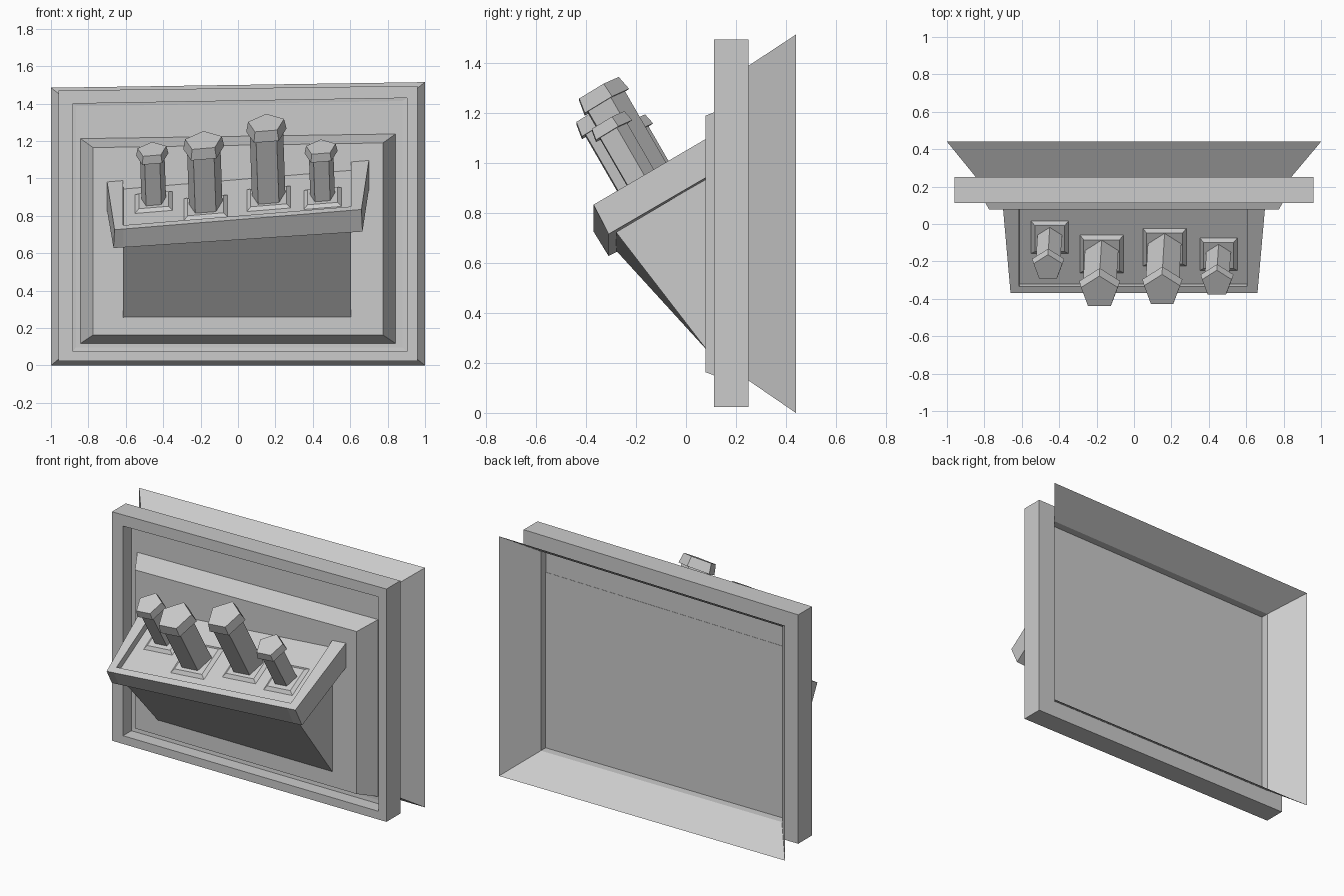
import bpy, bmesh
from math import cos, sin, pi, radians
from mathutils import Vector

if "Cube" in bpy.data.objects:
    bpy.data.objects.remove(bpy.data.objects["Cube"])

SKEW = 0.082                                   # console leans: right side sits higher
UP_SLOPE = Vector((0, cos(radians(30)), 0.5))  # direction up the console slope
NORMAL = Vector((0, -0.5, cos(radians(30))))   # direction the levers point
ACROSS = Vector((1, 0, SKEW))


def loft(name, sections, caps=True, closed=False):
    """Skin a list of point loops into one object."""
    bm = bmesh.new()
    rings = [[bm.verts.new(p) for p in s] for s in sections]
    pairs = list(zip(rings, rings[1:]))
    if closed:
        pairs.append((rings[-1], rings[0]))
    for a, b in pairs:
        n = len(a)
        for i in range(n):
            j = (i + 1) % n
            bm.faces.new((a[i], a[j], b[j], b[i]))
    if caps and not closed:
        bm.faces.new(rings[0])
        if len(rings) > 1:
            bm.faces.new(rings[-1])
    bmesh.ops.remove_doubles(bm, verts=bm.verts, dist=0.0001)
    bmesh.ops.recalc_face_normals(bm, faces=bm.faces)
    mesh = bpy.data.meshes.new(name)
    bm.to_mesh(mesh)
    bm.free()
    ob = bpy.data.objects.new(name, mesh)
    bpy.context.collection.objects.link(ob)
    return ob


def rect(y, x0, x1, z0, z_left, z_right):
    return [(x0, y, z0), (x1, y, z0), (x1, y, z_right), (x0, y, z_left)]


def ngon(center, radius, n, phase=pi / 2):
    return [center + radius * (cos(phase + 2 * pi * i / n) * ACROSS
                               + sin(phase + 2 * pi * i / n) * UP_SLOPE) for i in range(n)]


# Open flared hood at the back
flare_inner = rect(0.25, -0.845, 0.84, 0.13, 1.365, 1.39)
loft("rear_flare", [flare_inner, rect(0.44, -1, 1, 0, 1.485, 1.515)], caps=False)

# Square frame with a recess
hole = (-0.882, 0.904, 0.075, 1.40, 1.43)
outer = (-0.96, 0.96, 0.023, 1.47, 1.495)
loft("frame", [rect(0.112, *outer), rect(0.25, *outer), flare_inner,
               rect(0.2, -0.845, 0.84, 0.13, 1.365, 1.39),
               rect(0.195, *hole), rect(0.112, *hole)], closed=True)
loft("recess_floor", [rect(0.197, *hole)])

# Bevelled mounting plate
loft("mounting_plate", [rect(0.202, -0.845, 0.845, 0.117, 1.215, 1.24),
                        rect(0.078, -0.775, 0.775, 0.163, 1.165, 1.19)])

# Wedge bracket below the console
loft("wedge_bracket", [[(x, 0.085, 0.25), (x, -0.28, 0.687 + 0.06 * x), (x, 0.085, 0.89 + SKEW * x)]
                       for x in (-0.615, 0.605)])


# Console tray: raised rim on three sides, open towards the plate
def rim_z(y):
    return 0.78 + 0.578 * (y + 0.37)


def tray_section(x, depth, end=False):
    pts = [(-0.37, rim_z(-0.37)), (-0.335, rim_z(-0.335)), (-0.32, rim_z(-0.32) - depth),
           (0.085, rim_z(0.085) - depth), (0.085, 0.888), (-0.31, 0.672)]
    out = []
    for y, z in pts:
        px = x * (0.66 + 0.04 * (y + 0.37) / 0.45) / 0.7 if end else x
        out.append((px, y, z + (0.066 if z == 0.672 else SKEW) * px))
    return out


loft("console_tray", [tray_section(-0.7, 0, True), tray_section(-0.615, 0),
                      tray_section(-0.613, 0.045), tray_section(0.603, 0.045),
                      tray_section(0.605, 0), tray_section(0.7, 0, True)])

# Levers: cap centre x, y, z, length, cap radius, cap height, shaft radius, base half size
levers = [(-0.46, -0.234, 1.155, 0.329, 0.081, 0.047, 0.069, 0.102),
          (-0.185, -0.367, 1.202, 0.416, 0.103, 0.062, 0.094, 0.118),
          (0.15, -0.357, 1.295, 0.468, 0.101, 0.062, 0.094, 0.118),
          (0.443, -0.319, 1.167, 0.318, 0.083, 0.047, 0.069, 0.103)]
for k, (x, y, z, length, r, h, shaft_r, half) in enumerate(levers, 1):
    top = Vector((x, y, z))
    axis = NORMAL + Vector((-0.03, 0, 0))
    foot = top - axis * length
    neck = top - axis * h
    loft(f"lever_cap_{k}", [ngon(neck, r * 1.12, 5), ngon(top, r, 5)])
    loft(f"lever_shaft_{k}", [ngon(foot, shaft_r, 5), ngon(neck + axis * 0.01, shaft_r, 5)])
    s = 2 ** 0.5
    loft(f"lever_base_{k}", [ngon(foot - axis * 0.01, half * s, 4, pi / 4),
                             ngon(foot, half * s, 4, pi / 4),
                             ngon(foot + axis * 0.017, (half - 0.022) * s, 4, pi / 4)])
